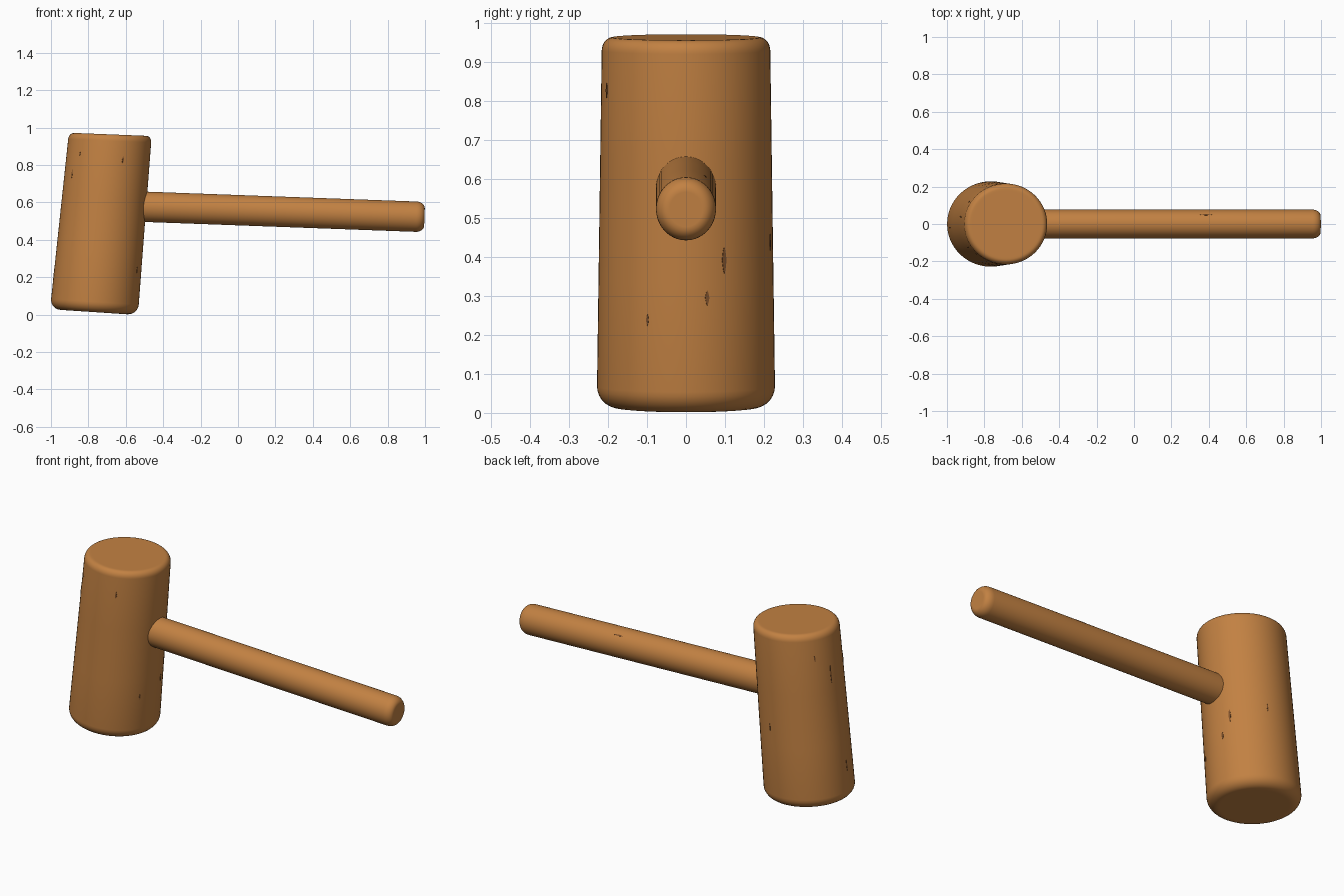
import bpy, bmesh, math
from mathutils import Vector

if "Cube" in bpy.data.objects:
    bpy.data.objects.remove(bpy.data.objects["Cube"])


def material(name, rgb):
    m = bpy.data.materials.new(name)
    m.diffuse_color = (*rgb, 1)
    m.use_nodes = True
    m.node_tree.nodes["Principled BSDF"].inputs["Base Color"].default_value = m.diffuse_color
    return m


wood = material("warm wood", (0.54, 0.22, 0.055))
grain = material("dark grain", (0.22, 0.085, 0.025))
SEG = 64


def head_point(t, a, r):
    """Leaning, slightly tapered barrel with end faces tilted differently."""
    c = Vector((-0.770 + 0.087 * t, 0, 0.0135 + 0.95 * t))
    slope = -0.066 + 0.026 * t
    k = r * (1 - 0.058 * t)
    return c + Vector((0.235 * k * math.cos(a), 0.229 * k * math.sin(a),
                       0.235 * k * slope * math.cos(a)))


def handle_point(t, a, r):
    """Straight rod sloping gently down to its free end."""
    c = Vector((-0.62 + 1.617 * t, 0, 0.581 - 0.059 * t))
    return c + Vector((0.036 * 0.081 * r * math.cos(a), 0.077 * r * math.sin(a),
                       0.081 * r * math.cos(a)))


def rounded_profile(b0, w0, b1, w1, n=7):
    """Pairs (t, radius) with rounded ends; b is bevel along, w across."""
    q = [i / n * math.pi / 2 for i in range(n + 1)]
    start = [(b0 * (1 - math.sin(x)), 1 - w0 * (1 - math.cos(x))) for x in reversed(q)]
    end = [(1 - b1 * (1 - math.sin(x)), 1 - w1 * (1 - math.cos(x))) for x in q]
    return ([(0, (1 - w0) * 0.95)] + start + [(0.35, 1), (0.65, 1)]
            + end + [(1, (1 - w1) * 0.95)])


def finish(bm, name, mat, smooth=True):
    bmesh.ops.recalc_face_normals(bm, faces=bm.faces)
    me = bpy.data.meshes.new(name)
    bm.to_mesh(me)
    bm.free()
    me.materials.append(mat)
    ob = bpy.data.objects.new(name, me)
    bpy.context.collection.objects.link(ob)
    if smooth:
        bpy.ops.object.select_all(action='DESELECT')
        ob.select_set(True)
        bpy.context.view_layer.objects.active = ob
        bpy.ops.object.shade_smooth_by_angle(angle=math.radians(35))
    return ob


def lathe(name, point, profile):
    bm = bmesh.new()
    rings = []
    for t, r in sorted(profile, key=lambda p: p[0]):
        rings.append([bm.verts.new(point(t, 2 * math.pi * i / SEG, r)) for i in range(SEG)])
    for lo, hi in zip(rings, rings[1:]):
        for i in range(SEG):
            j = (i + 1) % SEG
            bm.faces.new((lo[i], lo[j], hi[j], hi[i]))
    bm.faces.new(rings[0])
    bm.faces.new(rings[-1])
    return finish(bm, name, wood)


def grain_marks(name, point, marks, lift):
    """Thin closed spindle-shaped plates lying on a surface."""
    bm = bmesh.new()
    for t, deg, half_t, half_deg in marks:
        layers = []
        for r in (1 - lift, 1 + lift):
            ring = []
            for i in range(8):
                p = 2 * math.pi * i / 8
                ring.append(bm.verts.new(point(
                    t + half_t * math.cos(p),
                    math.radians(deg + half_deg * math.sin(p) * abs(math.sin(p))), r)))
            layers.append(ring)
            bm.faces.new(ring)
        for i in range(8):
            j = (i + 1) % 8
            bm.faces.new((layers[0][i], layers[0][j], layers[1][j], layers[1][i]))
    finish(bm, name, grain, smooth=False)


# Mallet head and handle
lathe("mallet_head", head_point, rounded_profile(0.058, 0.24, 0.036, 0.13))
lathe("handle", handle_point, rounded_profile(0.01, 0.1, 0.027, 0.42))

# Small dark flecks in the wood: position along, angle, half length, half angle
grain_marks("head_grain", head_point, [
    (0.41, 26, 0.036, 1.6), (0.31, 14, 0.02, 1.4), (0.25, -26, 0.016, 0.9),
    (0.86, -69, 0.02, 1.3), (0.885, -133, 0.01, 1), (0.77, -145, 0.028, 1),
    (0.75, 170, 0.05, 0.9), (0.2, 185, 0.03, 0.9), (0.86, 147, 0.018, 1.2),
    (0.45, 75, 0.022, 0.9)], 0.006)
grain_marks("handle_grain", handle_point, [(0.62, 40, 0.02, 3)], 0.012)
